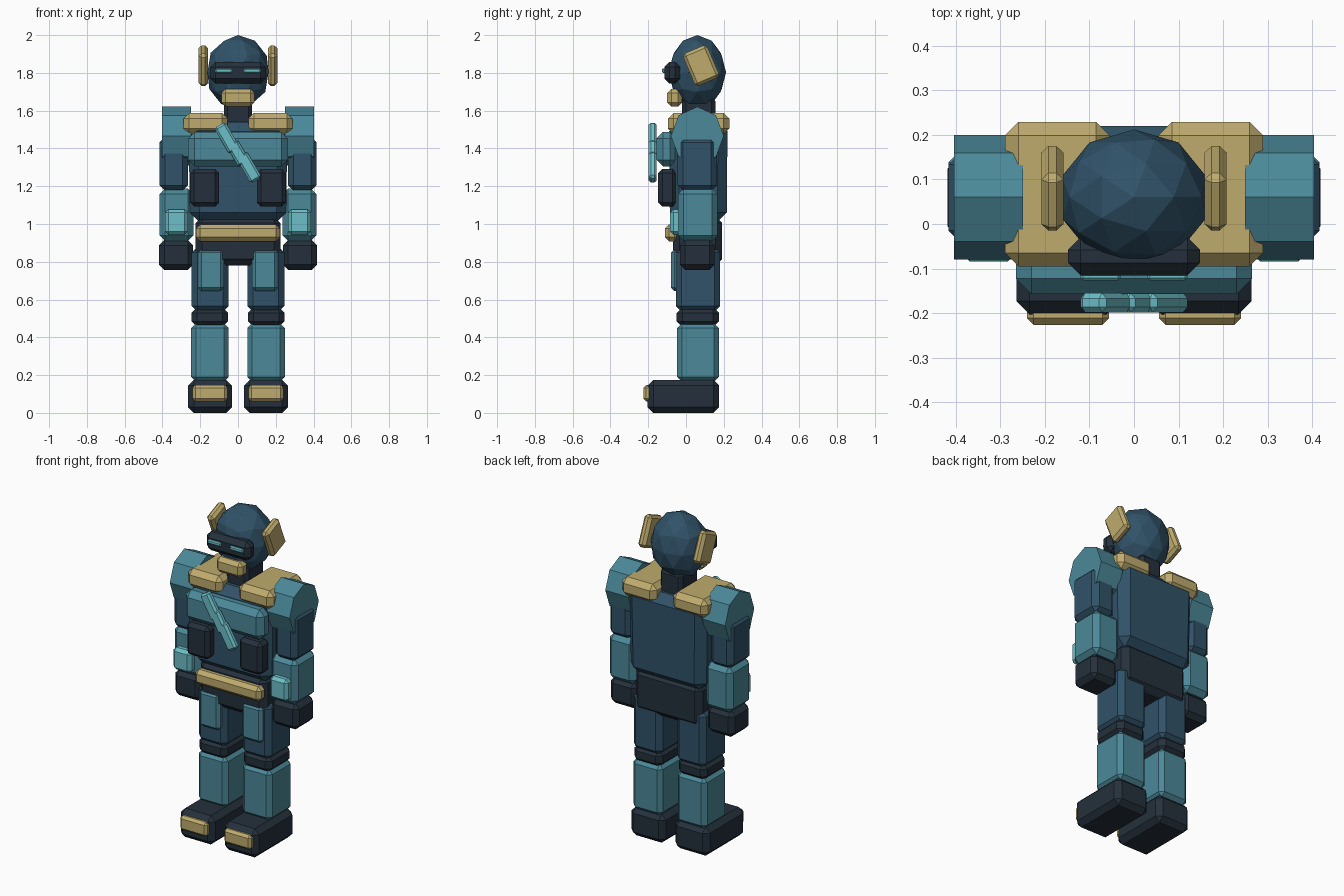
import bpy, bmesh
from math import radians
from mathutils import Matrix, Vector

if "Cube" in bpy.data.objects:
    bpy.data.objects.remove(bpy.data.objects["Cube"])


def material(name, rgb):
    m = bpy.data.materials.new(name)
    m.diffuse_color = (*rgb, 1)
    m.use_nodes = True
    m.node_tree.nodes["Principled BSDF"].inputs["Base Color"].default_value = m.diffuse_color
    return m


NAVY = material("navy", (0.030, 0.085, 0.140))
TEAL = material("teal", (0.070, 0.250, 0.320))
DARK = material("charcoal", (0.018, 0.030, 0.045))
GOLD = material("gold", (0.520, 0.410, 0.155))
CYAN = material("cyan", (0.150, 0.520, 0.580))


def finish(bm, name, mat):
    me = bpy.data.meshes.new(name)
    bmesh.ops.recalc_face_normals(bm, faces=bm.faces)
    bm.to_mesh(me)
    bm.free()
    me.materials.append(mat)
    ob = bpy.data.objects.new(name, me)
    bpy.context.collection.objects.link(ob)
    return ob


def box(name, mat, x, y, z, bevel=0.025, taper=1.0, rot=None):
    """Chamfered box from (min, max) ranges; taper narrows the bottom."""
    lo, hi = Vector((x[0], y[0], z[0])), Vector((x[1], y[1], z[1]))
    bm = bmesh.new()
    bmesh.ops.create_cube(bm, size=1)
    for v in bm.verts:
        k = taper if v.co.z < 0 else 1
        v.co = Vector((v.co.x * (hi.x - lo.x) * k,
                       v.co.y * (hi.y - lo.y) * k, v.co.z * (hi.z - lo.z)))
    bmesh.ops.bevel(bm, geom=bm.edges[:], offset=bevel, segments=1,
                    affect='EDGES', profile=0.5)
    if rot:
        bmesh.ops.rotate(bm, verts=bm.verts, matrix=Matrix.Rotation(radians(rot[1]), 3, rot[0]))
    bmesh.ops.translate(bm, verts=bm.verts, vec=(lo + hi) / 2)
    return finish(bm, name, mat)


def pair(name, mat, x, *args, **kw):
    """The same box on both sides of x = 0."""
    box("left_" + name, mat, x, *args, **kw)
    box("right_" + name, mat, (-x[1], -x[0]), *args, **kw)


# Legs
pair("boot", DARK, (0.032, 0.264), (-0.203, 0.175), (0, 0.175), bevel=0.03)
pair("toe_cap", GOLD, (0.056, 0.240), (-0.226, -0.17), (0.06, 0.148), bevel=0.015)
pair("shin", TEAL, (0.050, 0.248), (-0.047, 0.174), (0.165, 0.475), bevel=0.025)
pair("knee", DARK, (0.053, 0.246), (-0.049, 0.174), (0.455, 0.56), bevel=0.03)
pair("thigh", NAVY, (0.050, 0.245), (-0.053, 0.181), (0.535, 0.88), bevel=0.03)
pair("thigh_plate", TEAL, (0.075, 0.212), (-0.080, -0.02), (0.645, 0.866), bevel=0.018)

# Pelvis and belt
box("pelvis", DARK, (-0.225, 0.225), (-0.07, 0.191), (0.78, 1.04), bevel=0.035)
box("belt", GOLD, (-0.222, 0.222), (-0.112, -0.04), (0.908, 0.998), bevel=0.022)

# Torso and chest gear
box("torso", NAVY, (-0.262, 0.262), (-0.09, 0.22), (1.01, 1.54), bevel=0.05, taper=0.97)
box("chest_plate", TEAL, (-0.265, 0.265), (-0.157, -0.05), (1.305, 1.487), bevel=0.035)
pair("pouch", DARK, (0.10, 0.254), (-0.147, -0.05), (1.092, 1.292), bevel=0.022)

# Chest strap: three stepped, tilted links
for i, (cx, cz, length) in enumerate([(-0.057, 1.455, 0.16), (0.0, 1.375, 0.13), (0.057, 1.30, 0.16)]):
    box(f"strap_link_{i + 1}", CYAN, (cx - 0.034, cx + 0.034), (-0.198, -0.155),
        (cz - length / 2, cz + length / 2), bevel=0.012, rot=('Y', -30))

# Collar pads
pair("collar_pad", GOLD, (0.055, 0.289), (-0.095, 0.229), (1.475, 1.588), bevel=0.03)

# Shoulders: octagonal drums across the body
for side, s in (("left", 1), ("right", -1)):
    bm = bmesh.new()
    bmesh.ops.create_cone(bm, cap_ends=True, segments=8, radius1=1, radius2=1, depth=0.155)
    bmesh.ops.rotate(bm, verts=bm.verts, matrix=Matrix.Rotation(radians(90), 3, 'Y'))
    bmesh.ops.scale(bm, verts=bm.verts, vec=(1, 0.14, 0.155))
    bmesh.ops.translate(bm, verts=bm.verts, vec=(s * 0.326, 0.06, 1.466))
    finish(bm, side + "_shoulder", TEAL)

# Arms
pair("upper_arm", NAVY, (0.265, 0.416), (-0.045, 0.163), (1.175, 1.462), bevel=0.03)
pair("forearm", TEAL, (0.236, 0.416), (-0.042, 0.168), (0.91, 1.188), bevel=0.03)
pair("forearm_panel", CYAN, (0.265, 0.387), (-0.084, -0.02), (0.943, 1.078), bevel=0.018)
pair("hand", DARK, (0.237, 0.418), (-0.033, 0.152), (0.757, 0.915), bevel=0.028)

# Neck
box("neck", DARK, (-0.075, 0.075), (-0.02, 0.155), (1.50, 1.67), bevel=0.02)

# Head: faceted ellipsoid
bm = bmesh.new()
bmesh.ops.create_icosphere(bm, subdivisions=2, radius=1)
bmesh.ops.scale(bm, verts=bm.verts, vec=(0.170, 0.152, 0.197))
bmesh.ops.translate(bm, verts=bm.verts, vec=(0, 0.06, 1.803))
finish(bm, "head", NAVY)

# Face gear
box("visor", DARK, (-0.148, 0.148), (-0.115, -0.03), (1.743, 1.858), bevel=0.028)
pair("eye", CYAN, (0.030, 0.120), (-0.127, -0.10), (1.799, 1.824), bevel=0.006)
box("jaw_guard", GOLD, (-0.088, 0.088), (-0.10, -0.02), (1.622, 1.716), bevel=0.022)
pair("ear_plate", GOLD, (0.158, 0.208), (0.010, 0.150), (1.745, 1.932), bevel=0.016, rot=('X', 23))
